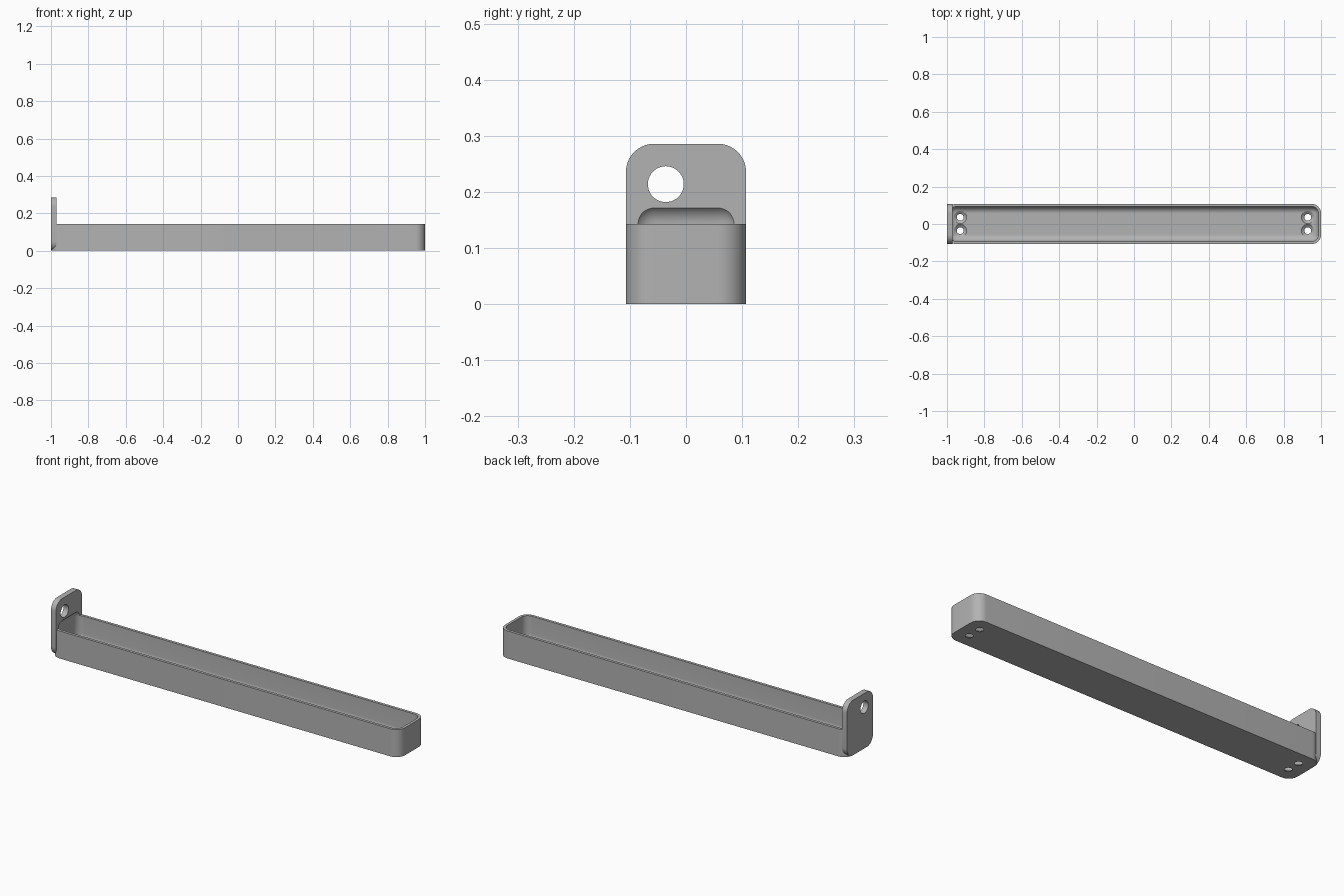
import bpy, bmesh, math
from mathutils import Matrix, Vector

if "Cube" in bpy.data.objects:
    bpy.data.objects.remove(bpy.data.objects["Cube"], do_unlink=True)

# Main dimensions
HALF_W = 0.107
TRAY_H = 0.143
PLATE_H = 0.286
PLATE_T = 0.0286
WALL = 0.0143
FILLET = 0.0357
CORNER = WALL + FILLET

gray = bpy.data.materials.new("light gray")
gray.use_nodes = True
color = (0.45, 0.45, 0.45, 1)
gray.diffuse_color = color
gray.node_tree.nodes["Principled BSDF"].inputs["Base Color"].default_value = color


def finish(bm, name):
    bmesh.ops.recalc_face_normals(bm, faces=bm.faces)
    mesh = bpy.data.meshes.new(name)
    bm.to_mesh(mesh)
    bm.free()
    mesh.materials.append(gray)
    obj = bpy.data.objects.new(name, mesh)
    bpy.context.collection.objects.link(obj)
    return obj


def rounded_box(name, lo, hi, radius, axis=None):
    """Box between two corners; rounds edges along one axis, or all edges."""
    lo, hi = Vector(lo), Vector(hi)
    bm = bmesh.new()
    bmesh.ops.create_cube(bm, size=1)
    for v in bm.verts:
        v.co = Vector([(a + b) / 2 + c * (b - a) for a, b, c in zip(lo, hi, v.co)])
    edges = [e for e in bm.edges if axis is None or
             abs((e.verts[0].co - e.verts[1].co).normalized()[axis]) > 0.9]
    bmesh.ops.bevel(bm, geom=edges, offset=radius, segments=10, profile=0.5,
                    affect='EDGES', clamp_overlap=False)
    return finish(bm, name)


def lathe(name, profile, matrix):
    """Closed solid of revolution from (radius, height) points."""
    bm = bmesh.new()
    n = 40
    rings = [[bm.verts.new(matrix @ Vector((r * math.cos(i * math.tau / n),
                                            r * math.sin(i * math.tau / n), z)))
              for i in range(n)] for r, z in profile]
    for a, b in zip(rings, rings[1:]):
        for i in range(n):
            j = (i + 1) % n
            bm.faces.new((a[i], a[j], b[j], b[i]))
    bm.faces.new(rings[0])
    bm.faces.new(rings[-1])
    return finish(bm, name)


def combine(target, other, operation):
    mod = target.modifiers.new(operation.title(), 'BOOLEAN')
    mod.operation = operation
    mod.solver = 'EXACT'
    mod.object = other
    bpy.context.view_layer.objects.active = target
    bpy.ops.object.modifier_apply(modifier=mod.name)
    bpy.data.objects.remove(other, do_unlink=True)


# Tray body with the upright end plate
tray = rounded_box("tray", (-1, -HALF_W, 0), (1, HALF_W, TRAY_H), CORNER, axis=2)
plate = rounded_box("end_plate", (-1, -HALF_W, 0), (-1 + PLATE_T, HALF_W, PLATE_H),
                    CORNER, axis=0)
combine(tray, plate, 'UNION')

# Hollow, filleted all round and scooped into the plate
hollow = rounded_box("hollow", (-1 + WALL, -HALF_W + WALL, WALL),
                     (1 - WALL, HALF_W - WALL, TRAY_H + FILLET), FILLET)
combine(tray, hollow, 'DIFFERENCE')

# Hanging hole through the plate
hole = lathe("hanging_hole", [(0.032, -0.05), (0.032, 0.05)],
             Matrix.Translation((-1 + PLATE_T / 2, -0.036, 0.214))
             @ Matrix.Rotation(math.pi / 2, 4, 'Y'))
combine(tray, hole, 'DIFFERENCE')

# Countersunk screw holes in the floor
for x in (-0.929, 0.929):
    for y in (-0.036, 0.036):
        screw = lathe("screw_hole", [(0.018, -0.02), (0.018, 0.002),
                                     (0.034, WALL), (0.034, 0.06)],
                      Matrix.Translation((x, y, 0)))
        combine(tray, screw, 'DIFFERENCE')

# Smooth curves, crisp edges
bpy.ops.object.select_all(action='DESELECT')
tray.select_set(True)
bpy.context.view_layer.objects.active = tray
bpy.ops.object.shade_smooth_by_angle(angle=math.radians(30))
